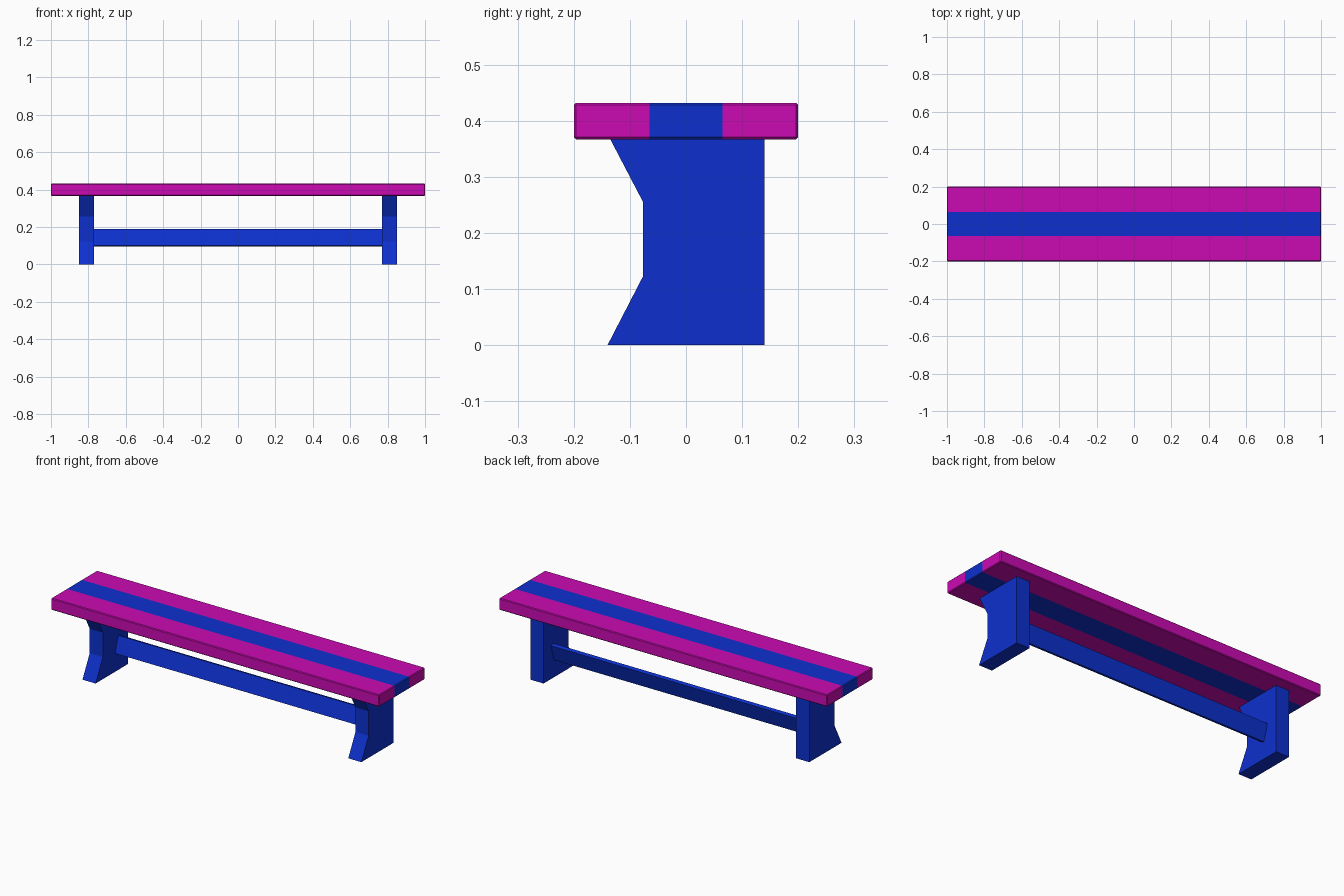
import bpy, bmesh, math
from mathutils import Matrix, Vector

if "Cube" in bpy.data.objects:
    bpy.data.objects.remove(bpy.data.objects["Cube"])


def material(name, color):
    m = bpy.data.materials.new(name)
    m.diffuse_color = (*color, 1)
    m.use_nodes = True
    m.node_tree.nodes["Principled BSDF"].inputs["Base Color"].default_value = m.diffuse_color
    return m


magenta = material("magenta_paint", (0.60, 0.003, 0.45))
blue = material("blue_paint", (0.004, 0.03, 0.62))


def finish(name, bm, mats):
    bmesh.ops.recalc_face_normals(bm, faces=bm.faces[:])
    mesh = bpy.data.meshes.new(name)
    bm.to_mesh(mesh)
    bm.free()
    for m in mats:
        mesh.materials.append(m)
    obj = bpy.data.objects.new(name, mesh)
    bpy.context.collection.objects.link(obj)
    return obj


def box(size, center, tilt=0):
    bm = bmesh.new()
    mat = (Matrix.Translation(center) @ Matrix.Rotation(tilt, 4, 'X')
           @ Matrix.Diagonal((*size, 1)))
    bmesh.ops.create_cube(bm, size=1, matrix=mat)
    return bm


# Seat: one slab cut lengthwise into three bands, the middle one blue
STRIPE = 0.065
bm = box((2, 0.4, 0.065), (0, 0, 0.3995))
for y in (-STRIPE, STRIPE):
    bmesh.ops.bisect_plane(bm, geom=bm.verts[:] + bm.edges[:] + bm.faces[:],
                           plane_co=(0, y, 0), plane_no=(0, 1, 0))
for f in bm.faces:
    f.material_index = int(abs(f.calc_center_median().y) < STRIPE)
seat = finish("seat", bm, (magenta, blue))
bevel = seat.modifiers.new("chamfer", 'BEVEL')
bevel.width = 0.004
bevel.segments = 1
bevel.limit_method = 'ANGLE'

# Legs: notched side profile (y, z), extruded along x
PROFILE = [(-0.14, 0), (0.14, 0), (0.14, 0.369), (-0.136, 0.369),
           (-0.077, 0.256), (-0.077, 0.122)]
for name, x in (("left_leg", -0.85), ("right_leg", 0.77)):
    bm = bmesh.new()
    face = bm.faces.new([bm.verts.new((x, y, z)) for y, z in PROFILE])
    new = bmesh.ops.extrude_face_region(bm, geom=[face])["geom"]
    bmesh.ops.translate(bm, vec=Vector((0.08, 0, 0)),
                        verts=[v for v in new if isinstance(v, bmesh.types.BMVert)])
    finish(name, bm, (blue,))

# Stretcher: thin plank between the legs, its top leaning to the back
finish("stretcher", box((1.55, 0.02, 0.093), (0, 0.053, 0.1425), math.radians(-17)), (blue,))
